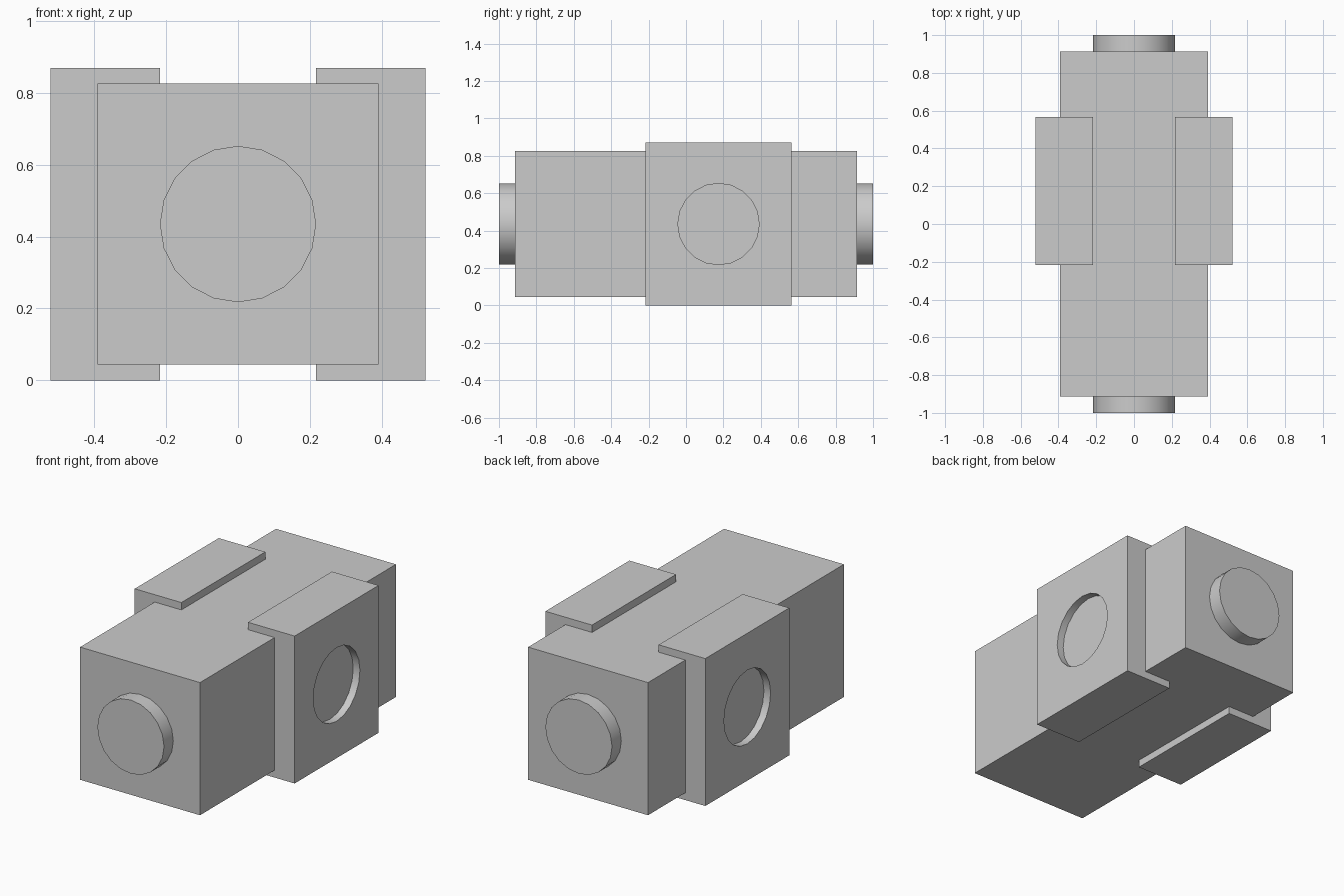
import bpy
import math

U = 1 / 23            # design unit: the model is 46 units long
MID = 10 * U          # height of the centre line
SIDES = 20

cube = bpy.data.objects.get("Cube")
if cube:
    bpy.data.objects.remove(cube, do_unlink=True)

grey = bpy.data.materials.new("light grey")
grey.use_nodes = True
colour = (0.6, 0.6, 0.6, 1)
grey.diffuse_color = colour
grey.node_tree.nodes["Principled BSDF"].inputs["Base Color"].default_value = colour


def finish(name):
    obj = bpy.context.object
    obj.name = name
    obj.data.materials.append(grey)
    return obj


def box(name, centre, size):
    bpy.ops.mesh.primitive_cube_add(size=1, location=centre)
    obj = finish(name)
    obj.scale = size
    bpy.ops.object.transform_apply(location=False, rotation=False, scale=True)
    return obj


def disc(name, centre, depth, rotation):
    bpy.ops.mesh.primitive_cylinder_add(vertices=SIDES, radius=5 * U, depth=depth,
                                        location=centre, rotation=rotation)
    obj = finish(name)
    bpy.ops.object.shade_smooth_by_angle(angle=math.radians(30))
    return obj


# Main block
box("body", (0, 0, MID), (18 * U, 42 * U, 18 * U))

# Round studs on both ends
for name, side in (("front_stud", -1), ("back_stud", 1)):
    disc(name, (0, side * 22 * U, MID), 2 * U, (math.pi / 2, 0, 0))

# Side plates with a shallow round recess
for name, side in (("left", 1), ("right", -1)):
    plate = box(name + "_plate", (side * 8.5 * U, 4 * U, MID), (7 * U, 18 * U, 20 * U))
    cutter = disc(name + "_cutter", (side * 12 * U, 4 * U, MID), 2 * U, (0, math.pi / 2, 0))
    cutter.hide_render = True
    cut = plate.modifiers.new("recess", 'BOOLEAN')
    cut.operation = 'DIFFERENCE'
    cut.solver = 'EXACT'
    cut.object = cutter
    bpy.ops.object.select_all(action='DESELECT')
    plate.select_set(True)
    bpy.context.view_layer.objects.active = plate
    bpy.ops.object.modifier_apply(modifier=cut.name)
    bpy.data.objects.remove(cutter, do_unlink=True)
    bpy.ops.object.shade_smooth_by_angle(angle=math.radians(30))
